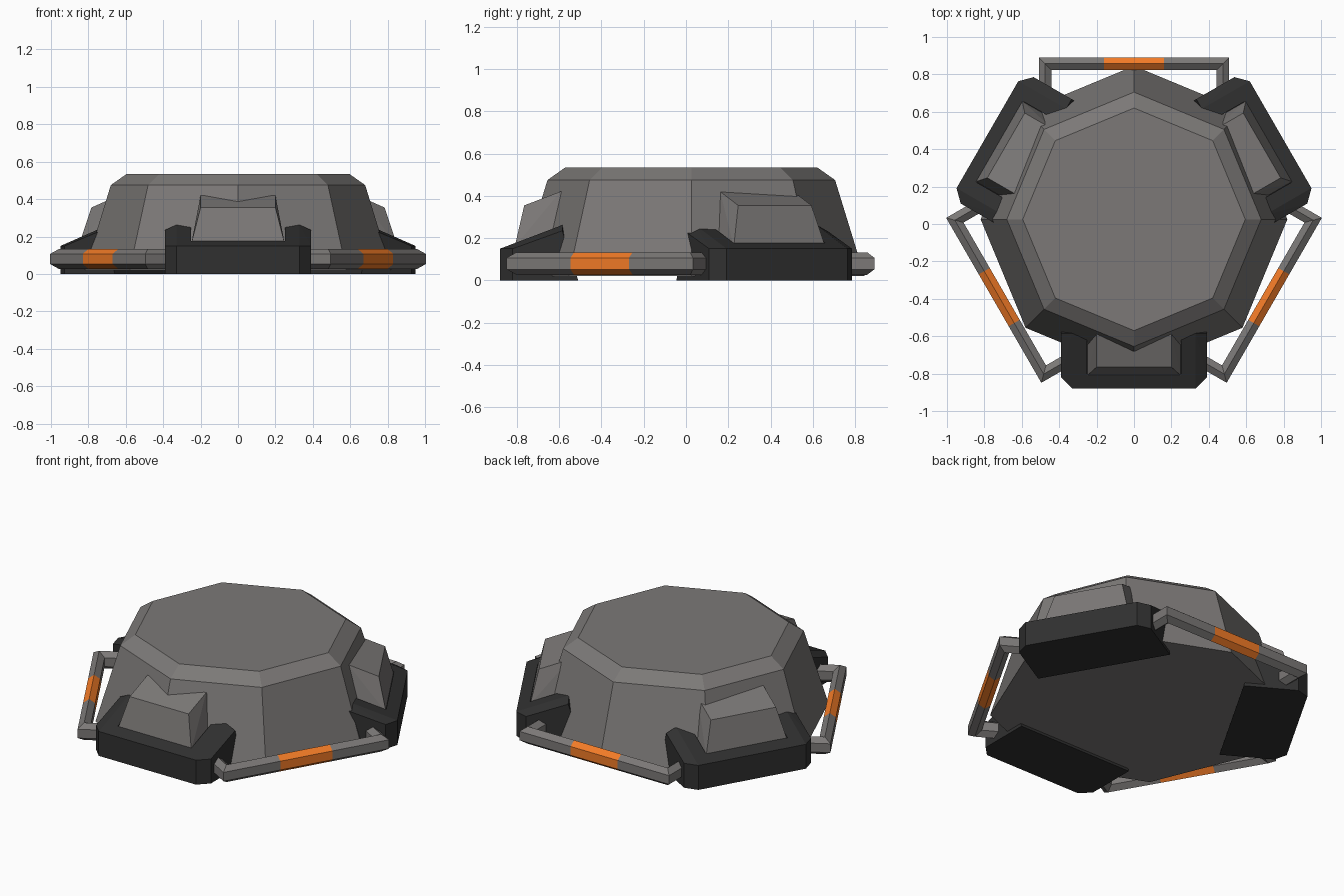
import bpy, bmesh, math
from mathutils import Vector

if "Cube" in bpy.data.objects:
    bpy.data.objects.remove(bpy.data.objects["Cube"])

CY = 0.025  # y of the symmetry centre


def mat(name, col):
    m = bpy.data.materials.new(name)
    m.diffuse_color = (*col, 1)
    m.use_nodes = True
    m.node_tree.nodes["Principled BSDF"].inputs["Base Color"].default_value = m.diffuse_color
    return m


GREY = mat("grey", (0.2, 0.19, 0.185))
DARK = mat("dark", (0.03, 0.03, 0.03))
ORANGE = mat("orange", (0.9, 0.2, 0.02))


def make_mesh(name, bm, *mats):
    bmesh.ops.recalc_face_normals(bm, faces=bm.faces[:])
    me = bpy.data.meshes.new(name)
    bm.to_mesh(me)
    bm.free()
    for m in mats:
        me.materials.append(m)
    return me


def hull(name, pts, m):
    bm = bmesh.new()
    vs = [bm.verts.new(p) for p in pts]
    bmesh.ops.convex_hull(bm, input=vs)
    bmesh.ops.dissolve_limit(bm, angle_limit=0.02, verts=bm.verts[:], edges=bm.edges[:])
    return make_mesh(name, bm, m)


def place(name, me, angle=0.0):
    ob = bpy.data.objects.new(name, me)
    ob.location = (0, CY, 0)
    ob.rotation_euler.z = angle
    bpy.context.collection.objects.link(ob)
    return ob


def both(pts):
    return [(s * x, y, z) for x, y, z in pts for s in (-1, 1)]


# Octagonal body: stacked rings (radius, height)
bm = bmesh.new()
rings = []
for r, z in ((0.82, 0.02), (0.68, 0.475), (0.595, 0.535)):
    rings.append([bm.verts.new((r * math.cos(i * math.pi / 4), r * math.sin(i * math.pi / 4), z))
                  for i in range(8)])
for a, b in zip(rings, rings[1:]):
    for i in range(8):
        j = (i + 1) % 8
        bm.faces.new((a[i], a[j], b[j], b[i]))
bm.faces.new(rings[0])
bm.faces.new(rings[-1])
place("body", make_mesh("body", bm, GREY))

# Foot: chamfered sloped block with a pocket cut between two raised ears
foot_me = hull("foot", both([
    (0.33, -0.905, 0), (0.39, -0.845, 0), (0.39, -0.535, 0),
    (0.33, -0.905, 0.15), (0.39, -0.845, 0.15),
    (0.33, -0.61, 0.262), (0.39, -0.61, 0.235), (0.39, -0.61, 0.2)]), DARK)
foot = place("foot_1", foot_me)
pocket = place("pocket_cutter", hull("pocket", both([
    (0.25, y, z) for y in (-0.835, -0.3) for z in (0.172, 0.5)]), DARK))
pocket.hide_render = True
mod = foot.modifiers.new("pocket", 'BOOLEAN')
mod.object = pocket
mod.operation = 'DIFFERENCE'
mod.solver = 'EXACT'
bpy.context.view_layer.objects.active = foot
bpy.ops.object.modifier_apply(modifier=mod.name)
bpy.data.objects.remove(pocket)

# Sloped housing that sits in the foot pocket
housing = hull("foot_housing", both([
    (0.25, -0.835, 0.16), (0.25, -0.56, 0.16),
    (0.2, -0.79, 0.355), (0.2, -0.62, 0.42), (0.2, -0.56, 0.42)]), GREY)

# Bumper bar: hexagonal section swept along a mitred U path
bm = bmesh.new()
section = [(0, 0.053), (0.034, 0.027), (0.034, -0.027), (0, -0.053), (-0.034, -0.027), (-0.034, 0.027)]
path = [((-0.475, 0.62), (-1, 0)), ((-0.475, 0.832), (-1, 1)), ((-0.16, 0.832), (0, 1)),
        ((0.16, 0.832), (0, 1)), ((0.475, 0.832), (1, 1)), ((0.475, 0.62), (1, 0))]
loops = [[bm.verts.new((px + nx * d, py + ny * d, 0.08 + h)) for d, h in section]
         for (px, py), (nx, ny) in path]
for k, (a, b) in enumerate(zip(loops, loops[1:])):
    for i in range(6):
        j = (i + 1) % 6
        f = bm.faces.new((a[i], a[j], b[j], b[i]))
        f.material_index = 1 if k == 2 else 0
bm.faces.new(loops[0])
bm.faces.new(loops[-1])
bar = make_mesh("bumper_bar", bm, GREY, ORANGE)

# Three-fold repeat around the body
for n in range(3):
    ang = n * math.tau / 3
    if n:
        place(f"foot_{n + 1}", foot.data, ang)
    place(f"foot_housing_{n + 1}", housing, ang)
    place(f"bumper_bar_{n + 1}", bar, ang)
